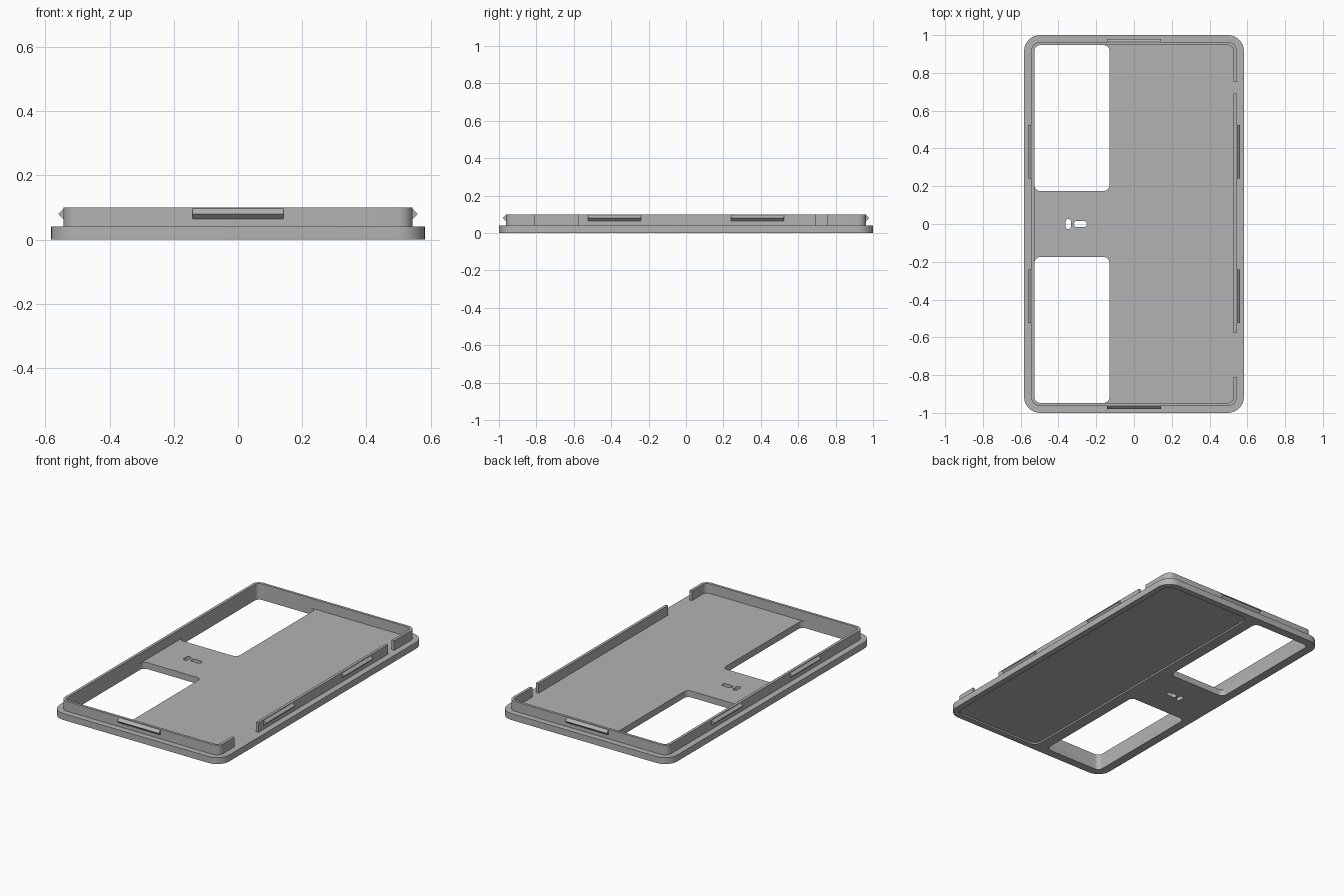
import bpy, bmesh, math

if "Cube" in bpy.data.objects:
    bpy.data.objects.remove(bpy.data.objects["Cube"])

grey = bpy.data.materials.new("matte grey")
grey.diffuse_color = (0.45, 0.45, 0.45, 1)
grey.use_nodes = True
grey.node_tree.nodes["Principled BSDF"].inputs["Base Color"].default_value = grey.diffuse_color


def finish(name, bm):
    """Turn a bmesh into a grey object."""
    bmesh.ops.recalc_face_normals(bm, faces=bm.faces)
    me = bpy.data.meshes.new(name)
    bm.to_mesh(me)
    bm.free()
    me.materials.append(grey)
    ob = bpy.data.objects.new(name, me)
    bpy.context.collection.objects.link(ob)
    return ob


def slab(name, x0, x1, y0, y1, z0, z1, r=0.0, seg=8):
    """Upright prism over a rounded rectangle."""
    bm = bmesh.new()
    pts = []
    corners = ((x1 - r, y1 - r), (x0 + r, y1 - r), (x0 + r, y0 + r), (x1 - r, y0 + r))
    for i, (cx, cy) in enumerate(corners):
        for k in range(seg + 1 if r else 1):
            a = math.pi / 2 * (i + k / seg)
            pts.append((cx + r * math.cos(a), cy + r * math.sin(a), z0))
    face = bm.faces.new([bm.verts.new(p) for p in pts])
    top = bmesh.ops.extrude_face_region(bm, geom=[face])["geom"]
    verts = [v for v in top if isinstance(v, bmesh.types.BMVert)]
    bmesh.ops.translate(bm, verts=verts, vec=(0, 0, z1 - z0))
    bmesh.ops.remove_doubles(bm, verts=bm.verts, dist=1e-6)
    return finish(name, bm)


def cut(ob, cutters):
    """Subtract the cutters, then remove them."""
    for c in cutters:
        m = ob.modifiers.new("cut", 'BOOLEAN')
        m.operation, m.solver, m.object = 'DIFFERENCE', 'EXACT', c
    bpy.context.view_layer.update()
    me = bpy.data.meshes.new_from_object(ob.evaluated_get(bpy.context.evaluated_depsgraph_get()))
    ob.modifiers.clear()
    ob.data = me
    for c in cutters:
        bpy.data.objects.remove(c)


def smooth(ob):
    bpy.ops.object.select_all(action='DESELECT')
    ob.select_set(True)
    bpy.context.view_layer.objects.active = ob
    bpy.ops.object.shade_smooth_by_angle(angle=math.radians(30))


# base plate with two windows, a shallow recess below and small slots
plate = slab("base_plate", -0.582, 0.582, -1, 1, 0, 0.04, 0.085, 10)
cut(plate, [
    slab("back_window", -0.527, -0.13, 0.175, 0.947, -0.1, 0.2, 0.03),
    slab("front_window", -0.527, -0.13, -0.947, -0.175, -0.1, 0.2, 0.03),
    slab("underside_recess", -0.06, 0.545, -0.962, 0.962, -0.1, 0.01, 0.05),
    slab("long_slot", -0.318, -0.25, -0.016, 0.016, -0.1, 0.2, 0.015),
    slab("short_slot", -0.362, -0.334, -0.026, 0.026, -0.1, 0.2, 0.013),
])
smooth(plate)

# thin standing wall, open in two places on the right
wall = slab("rim_wall", -0.544, 0.544, -0.963, 0.963, 0.04, 0.1, 0.045)
cut(wall, [
    slab("wall_inside", -0.527, 0.527, -0.947, 0.947, -0.1, 0.2, 0.03),
    slab("back_gap", 0.45, 0.7, 0.692, 0.753, -0.1, 0.2),
    slab("front_gap", 0.45, 0.7, -0.81, -0.577, -0.1, 0.2),
])
smooth(wall)


def clip(name, x, y, length, angle):
    """Wedge-shaped snap ridge, pointing along the given angle."""
    bm = bmesh.new()
    h = length / 2
    profile = ((0, 0.063), (0.017, 0.08), (0, 0.097))
    a, b = [[bm.verts.new((d, s, z)) for d, z in profile] for s in (-h, h)]
    bm.faces.new(a)
    bm.faces.new(b)
    for i in range(3):
        j = (i + 1) % 3
        bm.faces.new((a[i], a[j], b[j], b[i]))
    ob = finish(name, bm)
    ob.location = (x, y, 0)
    ob.rotation_euler.z = angle


# snap ridges around the wall
for side, s, ang in (("right", 1, 0), ("left", -1, math.pi)):
    for end, y in (("front", -0.3825), ("back", 0.3825)):
        clip(f"{side}_{end}_clip", s * 0.543, y, 0.285, ang)
for end, s in (("front", -1), ("back", 1)):
    clip(f"{end}_clip", 0, s * 0.962, 0.284, s * math.pi / 2)
